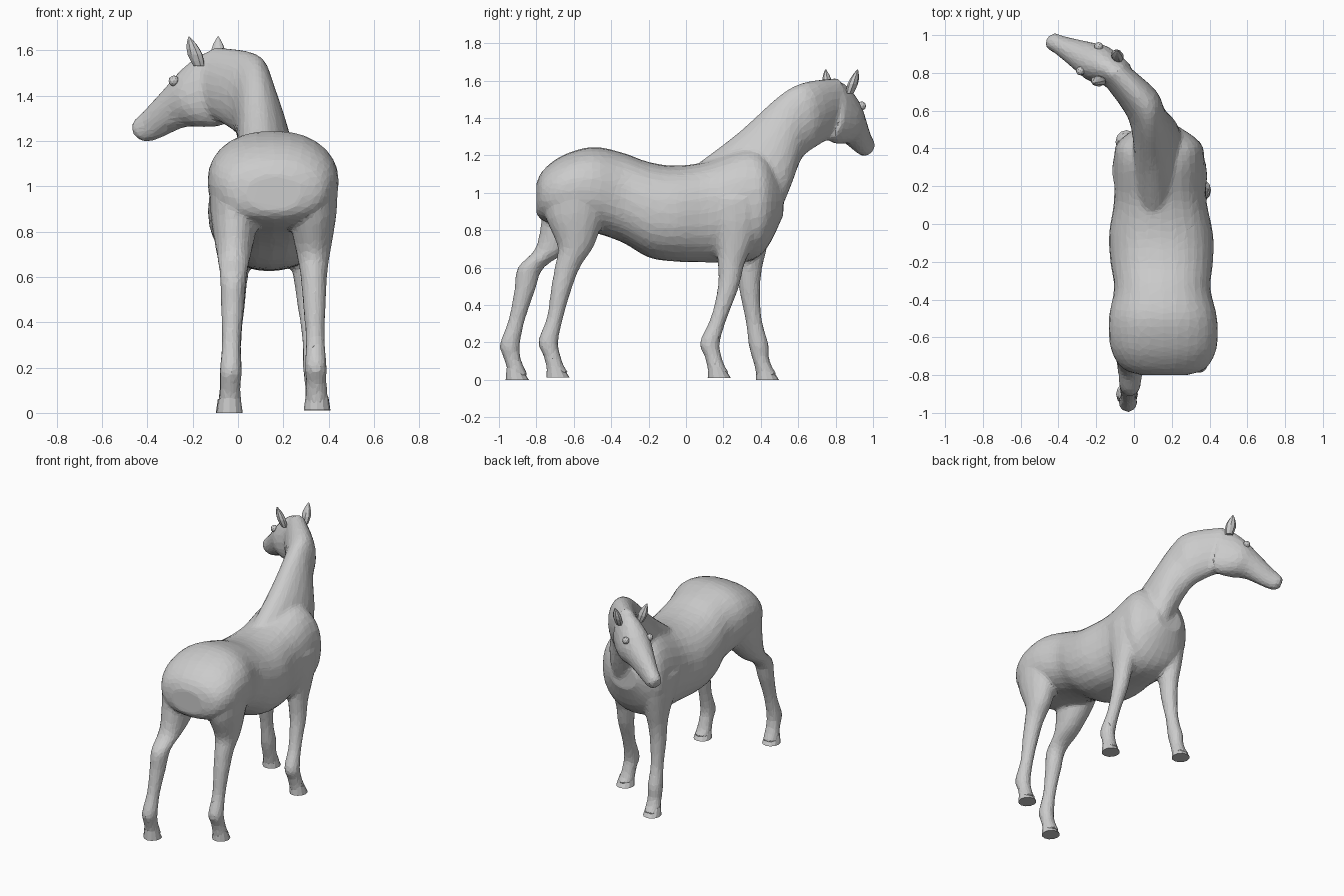
import bpy, bmesh
from math import cos, sin, pi, copysign
from mathutils import Vector

if "Cube" in bpy.data.objects:
    bpy.data.objects.remove(bpy.data.objects["Cube"])

def smooth_rows(rows, steps):
    """Cubic interpolation between section rows."""
    n = len(rows)
    for i in range(n - 1):
        b, c = rows[i], rows[i + 1]
        a, d = rows[max(i - 1, 0)], rows[min(i + 2, n - 1)]
        for s in range(steps):
            t = s / steps
            u, v = t * (1 - t) ** 2 / 2, t * t * (1 - t) / 2
            k = t * t * (3 - 2 * t)
            yield [q + k * (r - q) + u * (r - p) - v * (w - q) for p, q, r, w in zip(a, b, c, d)]
    yield rows[-1]

def loft(bm, rows, side=(1, 0, 0), sides=20, power=2.0, steps=4):
    """Skin oval sections, each given by two opposite points and a half width."""
    side = Vector(side).normalized()
    rings = []
    for r in smooth_rows(rows, steps):
        a, b = Vector(r[:3]), Vector(r[3:6])
        ring = []
        for k in range(sides):
            t = 2 * pi * k / sides
            c, s = (copysign(abs(f) ** (2 / power), f) for f in (cos(t), sin(t)))
            ring.append(bm.verts.new((a + b) / 2 + (a - b) / 2 * c + side * (r[6] * s)))
        rings.append(ring)
    for p, q in zip(rings, rings[1:]):
        for k in range(sides):
            bm.faces.new((p[k], p[k - 1], q[k - 1], q[k]))
    bm.faces.new(rings[0])
    bm.faces.new(rings[-1][::-1])

def finish(bm, name):
    bmesh.ops.recalc_face_normals(bm, faces=bm.faces)
    me = bpy.data.meshes.new(name)
    bm.to_mesh(me)
    bm.free()
    ob = bpy.data.objects.new(name, me)
    bpy.context.collection.objects.link(ob)
    return ob

body = bmesh.new()

# Torso sections: y, bottom z, top z, half width
torso = [(-.80, .89, 1.05, .12), (-.765, .85, 1.12, .22), (-.66, .82, 1.2, .28),
         (-.5, .79, 1.245, .287), (-.34, .735, 1.215, .255), (-.2, .655, 1.165, .272),
         (-.05, .632, 1.145, .275), (.12, .628, 1.17, .245), (.32, .63, 1.24, .24),
         (.43, .7, 1.2, .22), (.52, .88, 1.05, .1)]
spine_x = lambda y: .142 - .023 * y
loft(body, [(spine_x(y), y, t, spine_x(y), y, b, w) for y, b, t, w in torso], sides=28, power=2.25)

# Neck: crest point, throat point, half width
loft(body, [(.14, .05, 1.14, .13, .42, .75, .18),
            (.125, .3, 1.33, .11, .53, 1.0, .145),
            (.1, .5, 1.515, .05, .6, 1.17, .105),
            (.06, .63, 1.59, 0, .68, 1.24, .1),
            (-.1, .81, 1.615, -.14, .82, 1.32, .075)], side=(.82, .57, 0))

# Head: forehead distance and z, jaw distance and z, half width, in a turned plane
head_at = lambda s, z: (-.13 - .9 * s, .82 + .44 * s, z)
head = [(-.055, 1.6, -.115, 1.29, .07), (.03, 1.585, -.055, 1.265, .09),
        (.12, 1.52, .025, 1.26, .104), (.19, 1.45, .12, 1.26, .085),
        (.3, 1.345, .26, 1.205, .054), (.355, 1.297, .315, 1.197, .047),
        (.37, 1.27, .35, 1.215, .03)]
loft(body, [(*head_at(s, z), *head_at(u, v), w) for s, z, u, v, w in head], side=(.5, .87, 0))

# One leg profile for all four: z, half depth, half width
profile = [(.96, .17, .115), (.85, .155, .105), (.7, .097, .077), (.6, .07, .06), (.48, .056, .052),
           (.32, .044, .042), (.19, .054, .049), (.12, .046, .046), (.06, .048, .05), (0, .062, .058)]
# Per leg: top x, foot x, ground gap, then centre y down the profile
legs = {
    "hind_right": (.325, .348, .014, -.59, -.595, -.59, -.63, -.665, -.7, -.737, -.718, -.7, -.685),
    "hind_left": (-.01, -.037, 0, -.6, -.62, -.71, -.83, -.862, -.905, -.942, -.93, -.91, -.902),
    "front_right": (.27, .35, .01, .25, .26, .255, .24, .225, .175, .127, .143, .162, .178),
    "front_left": (0, -.04, 0, .28, .31, .335, .338, .34, .362, .388, .398, .418, .435)}
for name, (top_x, foot_x, gap, *ys) in legs.items():
    rows = []
    for y, (z, d, w) in zip(ys, profile):
        x = foot_x + (top_x - foot_x) * z
        rows.append((x, y - d, z + gap, x, y + d, z + gap, w))
    x, b, z, _, f, _, w = rows[-1]
    loft(body, rows[:-1] + [(x, b, z + .02, x, f, z + .02, w * .9)], sides=16)
    # Hoof with a crisp sole
    hoof = bmesh.new()
    loft(hoof, [(x, b + .005, z + .065, x, f - .035, z + .055, w * .85),
                (x, b, z, x, f, z, w)], sides=12, steps=1)
    finish(hoof, name + "_hoof")

# Blend the body parts into one faceted skin
horse = finish(body, "horse_body")
m = horse.modifiers.new("blend", 'REMESH')
m.mode, m.voxel_size = 'VOXEL', .014
m = horse.modifiers.new("soften", 'SMOOTH')
m.factor, m.iterations = .5, 4
horse.modifiers.new("facets", 'DECIMATE').ratio = .14

# Ears and eyes, mirrored across the turned head
across, along = Vector((.6, .8, 0)), Vector((-.85, .5, 0))
for name, s in (("left", -1), ("right", 1)):
    base = Vector((-.13, .818, 1.53)) + across * (.07 * s)
    tip = Vector((-.152, .832, 1.66)) + across * (.107 * s)
    ear = bmesh.new()
    loft(ear, [(*(base.lerp(tip, f) + along * r), *(base.lerp(tip, f) - along * r), r * .75)
               for f, r in ((0, .026), (.4, .036), (.75, .023), (1, .003))],
         side=across, sides=8, steps=2)
    finish(ear, name + "_ear")
    eye = bmesh.new()
    bmesh.ops.create_icosphere(eye, subdivisions=2, radius=.024)
    bmesh.ops.translate(eye, verts=eye.verts, vec=Vector((-.235, .875, 1.465)) + across * (.08 * s))
    finish(eye, name + "_eye")
